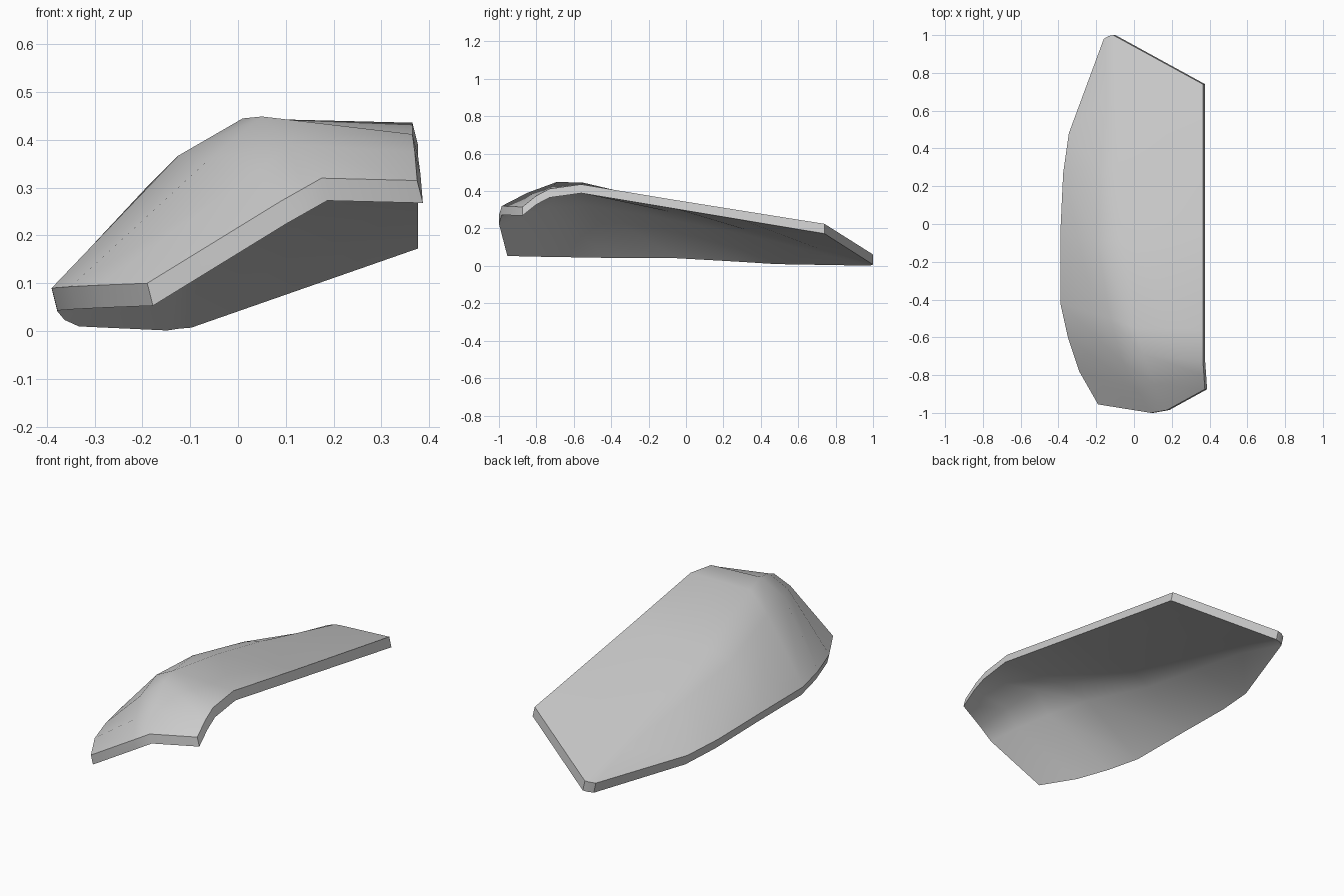
import bpy, bmesh

if "Cube" in bpy.data.objects:
    bpy.data.objects.remove(bpy.data.objects["Cube"])

# Cross-section rows from back to front: outer edge, shoulder crease, ridge, inner edge
rows = [
    [(-.16, .98, .055), (-.135, .995, .059), (-.11, 1.0, .061), (.365, .74, .225)],
    [(-.345, .48, .06), (-.14, .70, .125), (-.10, .72, .14), (.365, .60, .247)],
    [(-.375, .27, .072), (-.18, .30, .22), (-.085, .33, .24), (.365, .30, .295)],
    [(-.39, -.05, .088), (-.195, -.10, .297), (-.06, -.08, .335), (.365, -.05, .351)],
    [(-.39, -.42, .09), (-.125, -.50, .367), (.01, -.55, .445), (.365, -.56, .436)],
    [(-.35, -.60, .093), (-.06, -.73, .36), (.05, -.69, .449), (.365, -.73, .412)],
    [(-.29, -.78, .096), (.02, -.88, .32), (.11, -.85, .39), (.37, -.80, .375)],
    [(-.19, -.955, .10), (.09, -1.0, .272), (.175, -.985, .32), (.375, -.875, .315)],
]


def under(p):
    # Matching point on the underside
    return (p[0] + .012, p[1], p[2] - .047 - .007 * max(p[1], 0))


bm = bmesh.new()
top = [[bm.verts.new(p) for p in r] for r in rows]
low = [[bm.verts.new(under(p)) for p in r] for r in rows]
n, m = len(rows), len(rows[0])

# Upper and lower skins
for i in range(n - 1):
    for j in range(m - 1):
        for g in (top, low):
            bm.faces.new((g[i][j], g[i + 1][j], g[i + 1][j + 1], g[i][j + 1]))

# Rim joining the two skins
loop = ([(0, j) for j in range(m)] + [(i, m - 1) for i in range(1, n)]
        + [(n - 1, j) for j in range(m - 2, -1, -1)] + [(i, 0) for i in range(n - 2, 0, -1)])
for (a, b), (c, d) in zip(loop, loop[1:] + loop[:1]):
    bm.faces.new((top[a][b], top[c][d], low[c][d], low[a][b]))
bmesh.ops.recalc_face_normals(bm, faces=bm.faces)

mesh = bpy.data.meshes.new("curved_panel")
bm.to_mesh(mesh)
bm.free()
panel = bpy.data.objects.new("curved_panel", mesh)
bpy.context.collection.objects.link(panel)

# Smooth the gentle bends, keep the rim crisp
bpy.context.view_layer.objects.active = panel
panel.select_set(True)
bpy.ops.object.shade_smooth_by_angle(angle=.6)
